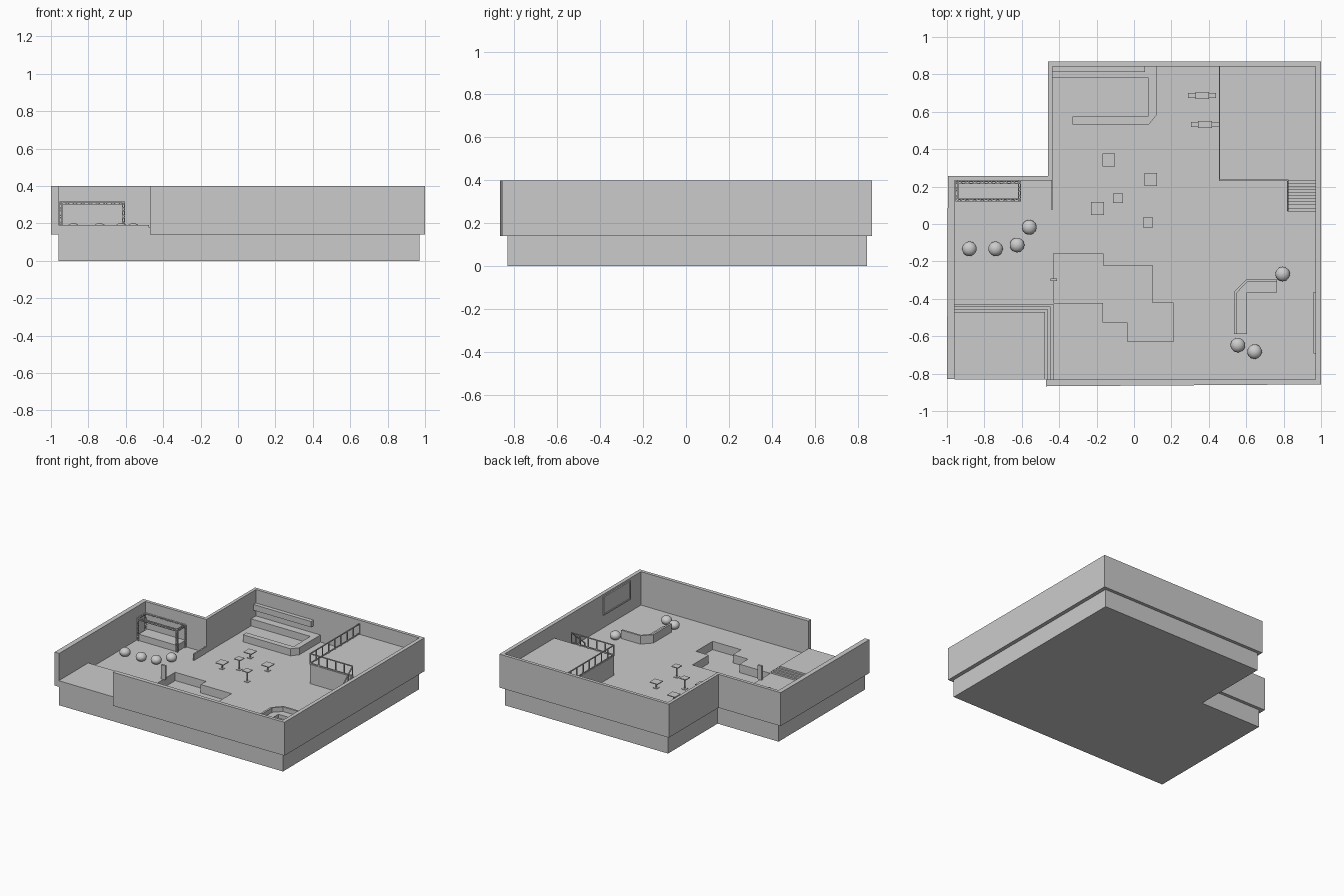
import bpy, bmesh, math
from mathutils import Vector, Matrix

if "Cube" in bpy.data.objects:
    bpy.data.objects.remove(bpy.data.objects["Cube"])

FLOOR = 0.14
DECK = 0.29


def finish(bm, name):
    bmesh.ops.recalc_face_normals(bm, faces=bm.faces)
    me = bpy.data.meshes.new(name)
    bm.to_mesh(me)
    bm.free()
    ob = bpy.data.objects.new(name, me)
    bpy.context.collection.objects.link(ob)
    return ob


def add_prism(bm, pts, z0, z1):
    f = bm.faces.new([bm.verts.new((x, y, z0)) for x, y in pts])
    r = bmesh.ops.extrude_face_region(bm, geom=[f], use_keep_orig=True)
    for v in r["geom"]:
        if isinstance(v, bmesh.types.BMVert):
            v.co.z = z1


def add_box(bm, x0, x1, y0, y1, z0, z1):
    add_prism(bm, [(x0, y0), (x1, y0), (x1, y1), (x0, y1)], z0, z1)


def add_bar(bm, a, b, t):
    # square bar between two points
    a, b = Vector(a), Vector(b)
    d = b - a
    m = Matrix.Translation((a + b) / 2) @ d.to_track_quat('Z', 'Y').to_matrix().to_4x4()
    bmesh.ops.create_cube(bm, size=1, matrix=m @ Matrix.Diagonal((t, t, d.length, 1)))


def prism(name, pts, z0, z1):
    bm = bmesh.new()
    add_prism(bm, pts, z0, z1)
    return finish(bm, name)


def boxes(name, *dims):
    bm = bmesh.new()
    for d in dims:
        add_box(bm, *d)
    return finish(bm, name)


# base slab with sunken seating pit
base = prism("base_slab", [(-.96, -.83), (.97, -.83), (.97, .845), (-.435, .845),
                           (-.435, .235), (-.96, .235)], 0, FLOOR)
pit = prism("pit_cutter", [(-.43, -.155), (-.165, -.155), (-.165, -.22), (.1, -.22), (.1, -.42),
                           (.21, -.42), (.21, -.625), (-.035, -.625), (-.035, -.525),
                           (-.165, -.525), (-.165, -.42), (-.43, -.42)], .075, .3)
mod = base.modifiers.new("pit", 'BOOLEAN')
mod.operation = 'DIFFERENCE'
mod.solver = 'EXACT'
mod.object = pit
pit.hide_render = True
pit.hide_viewport = True

# outer walls, open at the front left
prism("walls", [(-1, -.825), (-.995, .26), (-.46, .26), (-.46, .87), (1, .87), (1, -.855),
                (-.47, -.865), (-.47, -.83), (.97, -.83), (.97, .845), (-.435, .845),
                (-.435, .235), (-.96, .235), (-.96, -.825)], FLOOR, .4)
boxes("low_partition", (-.443, -.433, .08, .235, FLOOR, .19))

# entrance platform with steps down on two sides
bm = bmesh.new()
for i in range(4):
    o = .0145 * i
    z = .19 - .0125 * i
    add_box(bm, -.96, -.475 + o, -.83, -.468 + o, FLOOR - .005, z)
finish(bm, "entrance_steps")
boxes("entry_post", (-.447, -.412, -.303, -.288, FLOOR, .25))

# raised corner deck and its stairs
boxes("raised_deck", (.455, .97, .235, .845, FLOOR, DECK))
n = 10
bm = bmesh.new()
for i in range(n):
    d = .165 / n
    add_box(bm, .82, .97, .07 + i * d, .07 + (i + 1) * d, FLOOR, FLOOR + (DECK - FLOOR) * (i + 1) / (n + 1))
finish(bm, "deck_stairs")

# deck railing: two rails and evenly spaced posts on each run
bm = bmesh.new()
runs = [((.457, .842, DECK), (.457, .237, DECK), 8), ((.457, .237, DECK), (.822, .237, DECK), 5),
        ((.822, .237, DECK), (.822, .075, FLOOR + .01), 3)]
for a, b, k in runs:
    a, b = Vector(a), Vector(b)
    for h in (.008, .082):
        up = Vector((0, 0, h))
        add_bar(bm, a + up, b + up, .007)
    for i in range(k + 1):
        p = a.lerp(b, i / k)
        add_bar(bm, p, p + Vector((0, 0, .085)), .007)
finish(bm, "deck_railing")

# bar counter and wall shelf
prism("bar_counter", [(-.33, .535), (.08, .535), (.12, .585), (.12, .845), (-.435, .845),
                      (-.435, .785), (.075, .785), (.075, .578), (-.33, .578)], FLOOR, .195)
boxes("wall_shelf", (-.435, .06, .815, .845, .25, .295))

# stage box and truss frame
boxes("stage_box", (-.945, -.615, .13, .235, FLOOR, .19))


def truss(bm, a, b, off):
    # twin chords joined by zigzag braces
    a, b, off = Vector(a), Vector(b), Vector(off)
    add_bar(bm, a, b, .004)
    add_bar(bm, a + off, b + off, .004)
    k = max(3, round((b - a).length / .02))
    for i in range(k):
        p, q = a.lerp(b, i / k), a.lerp(b, (i + 1) / k)
        if i % 2:
            add_bar(bm, p, q + off, .003)
        else:
            add_bar(bm, p + off, q, .003)


bm = bmesh.new()
X0, X1, Y0, Y1, ZT, W = -.953, -.607, .124, .23, .314, .012
for y, s in ((Y0, 1), (Y1, -1)):
    truss(bm, (X0, y, ZT), (X1, y, ZT), (0, 0, -W))
    truss(bm, (X0, y, ZT), (X1, y, ZT), (0, s * W, 0))
    for x, sx in ((X0, 1), (X1, -1)):
        truss(bm, (x, y, FLOOR), (x, y, ZT), (sx * W, 0, 0))
        truss(bm, (x, y, FLOOR), (x, y, ZT), (0, s * W, 0))
for x, sx in ((X0, 1), (X1, -1)):
    truss(bm, (x, Y0, ZT), (x, Y1, ZT), (sx * W, 0, 0))
    truss(bm, (x, Y0, ZT), (x, Y1, ZT), (0, 0, -W))
finish(bm, "stage_truss")

# bean bags
for i, (x, y) in enumerate([(-.88, -.13), (-.74, -.13), (-.625, -.11), (-.56, -.015),
                            (.795, -.265), (.555, -.645), (.645, -.68)]):
    bm = bmesh.new()
    bmesh.ops.create_uvsphere(bm, u_segments=20, v_segments=12, radius=1,
                              matrix=Matrix.Translation((x, y, .168)) @ Matrix.Diagonal((.039, .039, .033, 1)))
    for f in bm.faces:
        f.smooth = True
    finish(bm, f"bean_bag_{i + 1}")

# pedestal tables, alternating heights
for i, (x, y, w, z) in enumerate([(-.135, .345, .034, .19), (.09, .24, .034, .19), (-.085, .14, .026, .228),
                                  (-.195, .085, .034, .19), (.075, .01, .027, .228)]):
    boxes(f"pedestal_table_{i + 1}", (x - w, x + w, y - w, y + w, z - .006, z),
          (x - .004, x + .004, y - .004, y + .004, FLOOR, z - .006),
          (x - .016, x + .016, y - .016, y + .016, FLOOR, FLOOR + .004))

# corner sofa: seat and thin back
prism("sofa_seat", [(.55, -.585), (.605, -.585), (.605, -.365), (.765, -.365), (.765, -.308),
                    (.605, -.308), (.55, -.365)], FLOOR, .17)
prism("sofa_back", [(.535, -.585), (.55, -.585), (.55, -.365), (.605, -.308), (.765, -.308),
                    (.765, -.293), (.6, -.293), (.535, -.36)], FLOOR, .205)

# game tables with end seats
for i, (x, y) in enumerate([(.365, .69), (.38, .535)]):
    boxes(f"game_table_{i + 1}", (x - .037, x + .037, y - .019, y + .019, FLOOR, .195),
          (x - .075, x - .037, y - .014, y + .014, FLOOR, .17),
          (x + .037, x + .074, y - .014, y + .014, FLOOR, .17))

# framed wall screen
boxes("wall_screen", (.965, .97, -.685, -.365, .245, .38), (.96, .97, -.69, -.36, .375, .385),
      (.96, .97, -.69, -.36, .24, .25), (.96, .97, -.69, -.68, .25, .375), (.96, .97, -.37, -.36, .25, .375))

# centre the model in depth
for ob in bpy.data.objects:
    ob.location.y -= .0025
